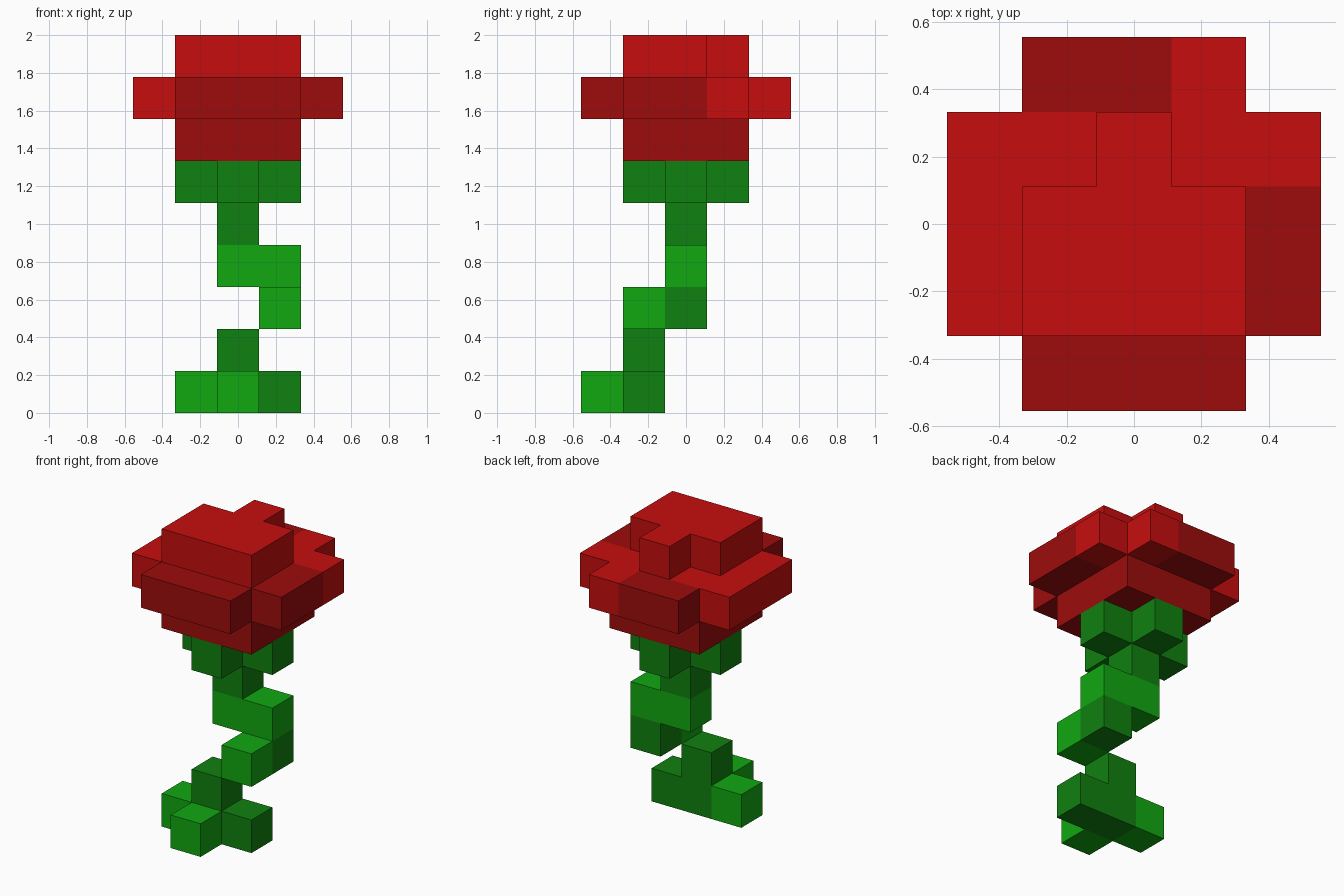
import bpy
import bmesh
from mathutils import Vector

cube = bpy.data.objects.get("Cube")
if cube:
    bpy.data.objects.remove(cube, do_unlink=True)

S = 2 / 9  # edge of one block


def linear(c):
    c /= 255
    return c / 12.92 if c <= 0.04045 else ((c + 0.055) / 1.055) ** 2.4


def material(name, rgb):
    m = bpy.data.materials.new(name)
    col = (*[linear(c) for c in rgb], 1)
    m.use_nodes = True
    bsdf = next(n for n in m.node_tree.nodes if n.type == 'BSDF_PRINCIPLED')
    bsdf.inputs["Base Color"].default_value = col
    bsdf.inputs["Roughness"].default_value = 0.9
    m.diffuse_color = col
    return m


LEAF, DARK_LEAF, RED, DARK_RED = range(4)
MATS = [material("light green", (17, 168, 17)), material("dark green", (16, 129, 16)),
        material("light red", (198, 13, 13)), material("dark red", (157, 12, 12))]


def box(xs, ys, z, colour):
    """Blocks over inclusive index ranges in one layer."""
    return {(x, y, z): colour for x in range(xs[0], xs[1] + 1)
            for y in range(ys[0], ys[1] + 1)}


# Root cross: two pale arms, the rest dark
root = {**box((0, 1), (-1, -1), 0, DARK_LEAF),
        **box((-1, -1), (-1, -1), 0, LEAF),
        **box((0, 0), (-2, -2), 0, LEAF)}

# Winding stem
stem = {(0, -1, 1): DARK_LEAF, (1, -1, 2): LEAF, (1, 0, 2): DARK_LEAF,
        (1, 0, 3): LEAF, (0, 0, 3): LEAF, (0, 0, 4): DARK_LEAF}

# Plus-shaped sepals
sepals = {**box((-1, 1), (0, 0), 5, DARK_LEAF), **box((0, 0), (-1, 1), 5, DARK_LEAF)}

# Flower: dark base, wide ring of petals, notched crown
flower_base = box((-1, 1), (-1, 1), 6, DARK_RED)
petals = {**box((-2, 2), (-1, 1), 7, RED),
          **box((-1, 1), (2, 2), 7, RED),
          **box((-1, 0), (2, 2), 7, DARK_RED),
          **box((-1, 1), (-2, -2), 7, DARK_RED),
          **box((2, 2), (-1, 0), 7, DARK_RED)}
crown = {**box((-1, 1), (-1, 0), 8, RED), (0, 1, 8): RED}

PARTS = {"root": root, "stem": stem, "sepals": sepals,
         "flower_base": flower_base, "petals": petals, "crown": crown}
filled = set().union(*PARTS.values())


def build(name, cells):
    """Outer skin of the blocks, with flat same-colour areas merged."""
    bm = bmesh.new()
    for cell, colour in cells.items():
        centre = Vector(cell) + Vector((0, 0, 0.5))
        for axis in range(3):
            for sign in (-1, 1):
                n = Vector((0, 0, 0))
                n[axis] = sign
                if tuple(int(a + b) for a, b in zip(cell, n)) in filled:
                    continue
                u = Vector((0, 0, 0))
                u[(axis + 1) % 3] = 1
                v = n.cross(u)
                corners = [centre + (n + a * u + b * v) / 2
                           for a, b in ((-1, -1), (1, -1), (1, 1), (-1, 1))]
                face = bm.faces.new([bm.verts.new(p * S) for p in corners])
                face.material_index = colour
    bmesh.ops.remove_doubles(bm, verts=bm.verts[:], dist=0.001)
    bmesh.ops.dissolve_limit(bm, angle_limit=0.01, verts=bm.verts[:],
                             edges=bm.edges[:], delimit={'MATERIAL'})
    mesh = bpy.data.meshes.new(name)
    for m in MATS:
        mesh.materials.append(m)
    bm.to_mesh(mesh)
    bm.free()
    bpy.context.scene.collection.objects.link(bpy.data.objects.new(name, mesh))


for part, cells in PARTS.items():
    build(part, cells)
